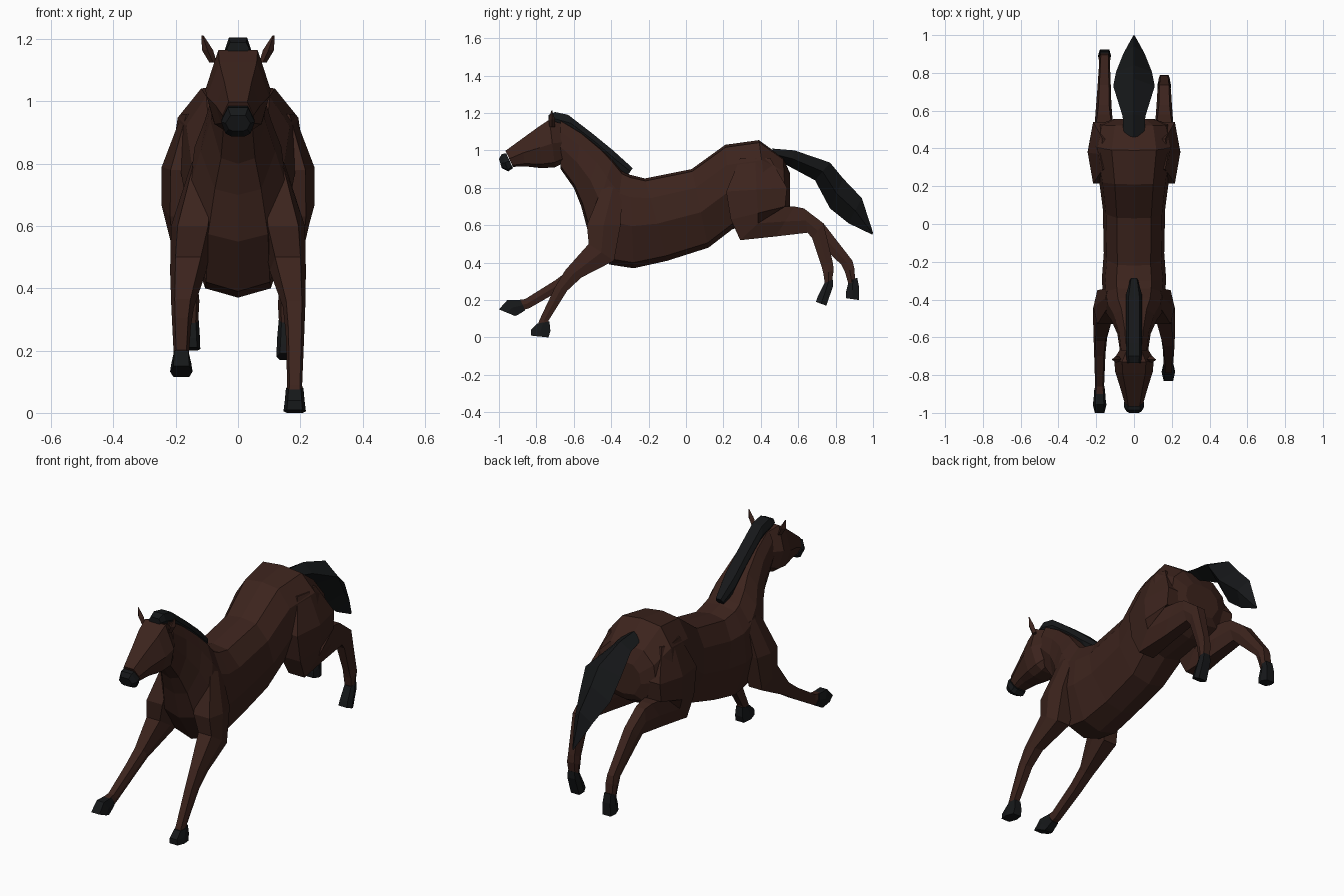
import bpy, bmesh
from mathutils import Vector


def material(name, rgb):
    m = bpy.data.materials.new(name)
    m.diffuse_color = (*rgb, 1)
    return m


BROWN = material("bay_coat", (0.045, 0.017, 0.012))
BLACK = material("black_hair", (0.008, 0.009, 0.010))

# Cross-sections: (fraction of half-width, fraction from edge a to edge b), right half only
BARREL = [(0, 0), (.55, .03), (.9, .24), (1, .55), (.62, .94), (0, 1)]
HEAD = [(.6, 0), (1, .5), (.75, .9), (.4, 1)]
LIMB = [(.7, 0), (1, .5), (.7, 1)]
HAIR = [(0, 0), (1, .5), (0, 1)]


def loft(name, rings, section, mat):
    """Skin rings given as (a_y, a_z, b_y, b_z, half_width[, centre_x])."""
    loop = section + [(-s, t) for s, t in reversed(section) if s]
    bm = bmesh.new()
    skins = []
    for ay, az, by, bz, w, *cx in rings:
        x = cx[0] if cx else 0
        skins.append([bm.verts.new((x + s * w, ay + t * (by - ay), az + t * (bz - az)))
                      for s, t in loop])
    n = len(loop)
    for p, q in zip(skins, skins[1:]):
        for i in range(n):
            bm.faces.new((p[i], p[(i + 1) % n], q[(i + 1) % n], q[i]))
    bm.faces.new(skins[0])
    bm.faces.new(skins[-1])
    bmesh.ops.recalc_face_normals(bm, faces=bm.faces)
    me = bpy.data.meshes.new(name)
    bm.to_mesh(me)
    bm.free()
    me.materials.append(mat)
    ob = bpy.data.objects.new(name, me)
    bpy.context.collection.objects.link(ob)
    return ob


def sided(rings, side):
    return [(*r[:5], r[5] * side) for r in rings]


# Trunk and neck, from rump to poll
loft("body", [
    (.555, .88, .555, .70, .11),
    (.52, .96, .535, .66, .185),
    (.39, 1.055, .45, .61, .215),
    (.21, 1.03, .25, .58, .185),
    (.03, .90, .12, .48, .165),
    (-.22, .85, -.10, .41, .16),
    (-.30, .87, -.28, .37, .17),
    (-.34, .89, -.41, .39, .165),
    (-.39, .95, -.52, .55, .155),
    (-.45, 1.01, -.56, .70, .12),
    (-.56, 1.10, -.60, .80, .088),
    (-.67, 1.165, -.67, .90, .075)], BARREL, BROWN)

# Head and dark muzzle
loft("head", [
    (-.66, 1.14, -.62, .95, .06),
    (-.73, 1.165, -.70, .91, .105),
    (-.79, 1.125, -.77, .905, .10),
    (-.88, 1.06, -.86, .915, .072),
    (-.965, .998, -.925, .912, .05)], HEAD, BROWN)
loft("muzzle", [
    (-.962, .985, -.925, .905, .052),
    (-.985, .980, -.95, .888, .054),
    (-1.0, .955, -.985, .905, .04)], HEAD, BLACK)

# Ears
for side, label in ((1, "right"), (-1, "left")):
    loft(f"{label}_ear", sided([
        (-.73, 1.125, -.70, 1.125, .012, .08),
        (-.735, 1.165, -.70, 1.165, .018, .098),
        (-.72, 1.212, -.715, 1.212, .003, .114)], side), HAIR, BROWN)

# Mane along the crest, ending in a forelock
loft("mane", [
    (-.285, .905, -.31, .87, .022),
    (-.39, 1.00, -.36, .90, .042),
    (-.50, 1.09, -.47, 1.00, .042),
    (-.63, 1.19, -.60, 1.10, .042),
    (-.70, 1.205, -.69, 1.13, .042),
    (-.735, 1.19, -.735, 1.15, .036)], LIMB, BLACK)

# Tail
loft("tail", [
    (.46, 1.01, .48, .95, .055),
    (.58, 1.00, .56, .91, .06),
    (.77, .935, .69, .84, .11),
    (.84, .85, .77, .69, .095),
    (.94, .745, .87, .61, .055),
    (1.0, .56, .995, .55, .004)], HAIR, BLACK)

# Front legs: shared shoulder, then one leg reaching further forward
shoulder = [
    (-.44, .82, -.34, .78, .04, .11),
    (-.53, .60, -.35, .60, .07, .145),
    (-.52, .50, -.385, .41, .058, .16)]
fore = {
    "right": (1, [(-.645, .36, -.56, .32, .036, .18),
                  (-.70, .27, -.635, .25, .030, .183),
                  (-.785, .09, -.735, .09, .024, .182),
                  (-.795, .06, -.735, .055, .027, .182)],
              [(-.795, .075, -.73, .085, .028, .182),
               (-.83, .04, -.725, .035, .032, .182),
               (-.83, .01, -.735, 0, .036, .182)]),
    "left": (-1, [(-.62, .365, -.58, .31, .036, .178),
                  (-.70, .305, -.675, .25, .030, .181),
                  (-.86, .205, -.84, .155, .024, .182),
                  (-.90, .20, -.88, .145, .027, .182)],
             [(-.885, .20, -.86, .145, .028, .182),
              (-.955, .20, -.90, .12, .032, .182),
              (-1.0, .15, -.915, .115, .036, .182)])}
for label, (side, leg, hoof) in fore.items():
    loft(f"{label}_front_leg", sided(shoulder + leg, side), LIMB, BROWN)
    loft(f"{label}_front_hoof", sided(hoof, side), LIMB, BLACK)

# Hind legs: shared thigh and gaskin, then cannons trailing at different angles
thigh = [
    (.29, .96, .45, .96, .05, .13),
    (.215, .78, .54, .80, .095, .15),
    (.24, .63, .53, .70, .09, .155),
    (.29, .52, .48, .70, .07, .16),
    (.48, .54, .58, .70, .048, .16),
    (.65, .56, .63, .69, .04, .16)]
hind = {
    "right": (1, [(.675, .53, .735, .61, .036, .16),
                  (.725, .38, .785, .40, .028, .16),
                  (.735, .34, .79, .36, .032, .16),
                  (.745, .27, .78, .30, .028, .16)],
              [(.74, .29, .785, .31, .029, .16),
               (.705, .22, .785, .27, .034, .16),
               (.695, .19, .75, .17, .037, .16)]),
    "left": (-1, [(.69, .52, .735, .61, .036, .158),
                  (.83, .39, .89, .41, .028, .156),
                  (.85, .35, .90, .37, .032, .156),
                  (.87, .28, .905, .30, .028, .156)],
             [(.87, .30, .915, .32, .029, .156),
              (.855, .24, .925, .27, .033, .156),
              (.855, .21, .925, .20, .035, .156)])}
for label, (side, leg, hoof) in hind.items():
    loft(f"{label}_hind_leg", sided(thigh + leg, side), LIMB, BROWN)
    loft(f"{label}_hind_hoof", sided(hoof, side), LIMB, BLACK)
